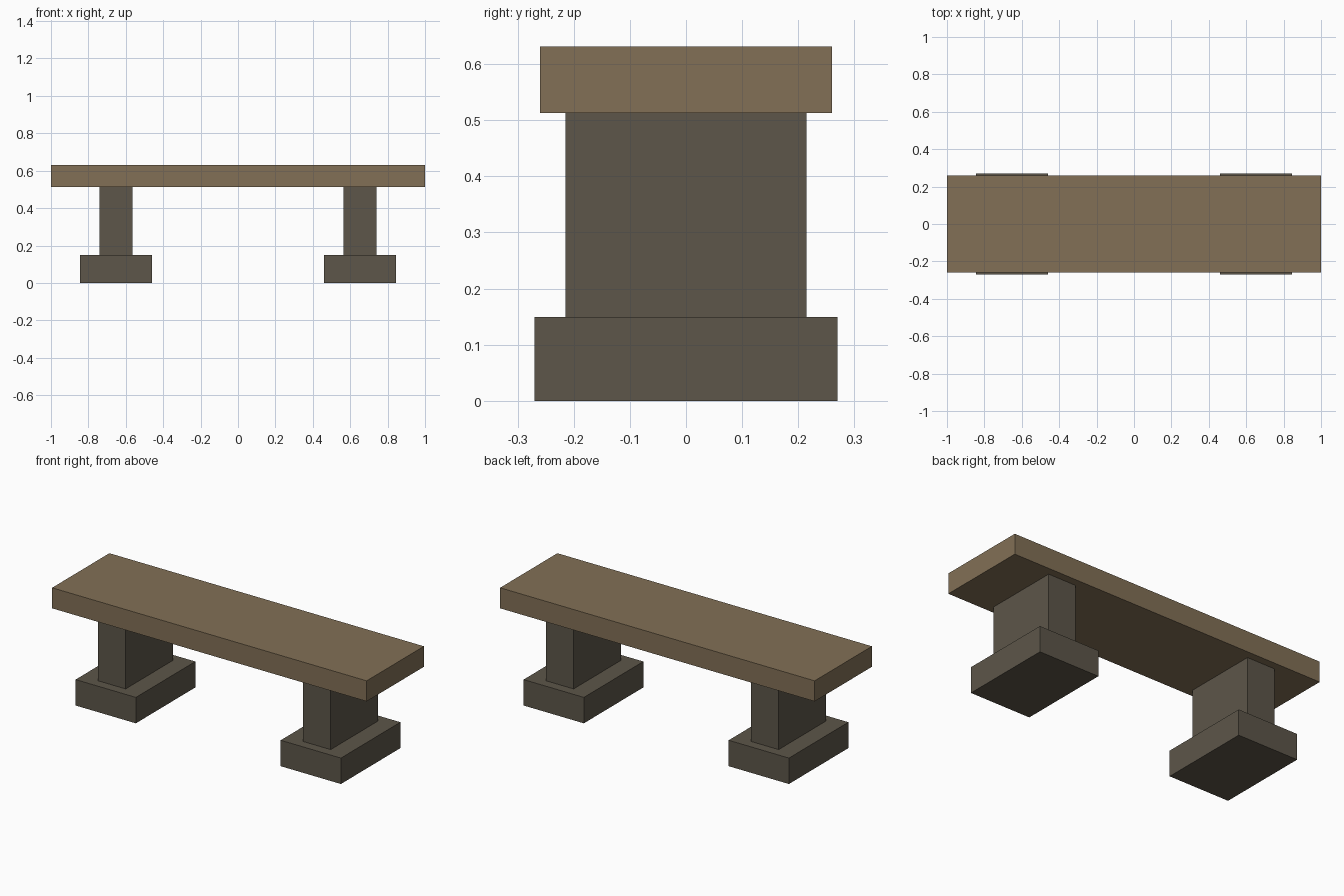
import bpy

default = bpy.data.objects.get("Cube")
if default:
    bpy.data.objects.remove(default, do_unlink=True)


def make_material(name, rgb):
    mat = bpy.data.materials.new(name)
    mat.use_nodes = True
    color = (*rgb, 1.0)
    mat.diffuse_color = color
    mat.node_tree.nodes["Principled BSDF"].inputs["Base Color"].default_value = color
    return mat


def box(name, x, width, depth, bottom, top, mat):
    """Box centred on y = 0, spanning bottom to top in z."""
    bpy.ops.mesh.primitive_cube_add(size=1, location=(x, 0, (bottom + top) / 2))
    obj = bpy.context.object
    obj.name = obj.data.name = name
    obj.scale = (width, depth, top - bottom)
    bpy.ops.object.transform_apply(location=False, rotation=False, scale=True)
    obj.data.materials.append(mat)
    return obj


wood = make_material("warm brown wood", (0.223, 0.162, 0.093))
stone = make_material("dark grey brown stone", (0.109, 0.093, 0.067))

BASE_TOP, SEAT_BOTTOM, SEAT_TOP = 0.149, 0.513, 0.631
SUPPORT_X = 0.652

# Seat slab
box("seat", 0, 2.0, 0.52, SEAT_BOTTOM, SEAT_TOP, wood)

# Pillar and wide foot at each end
for side, sign in (("left", 1), ("right", -1)):
    x = sign * SUPPORT_X
    box(side + "_foot", x, 0.383, 0.54, 0, BASE_TOP, stone)
    box(side + "_pillar", x, 0.176, 0.43, BASE_TOP, SEAT_BOTTOM, stone)
